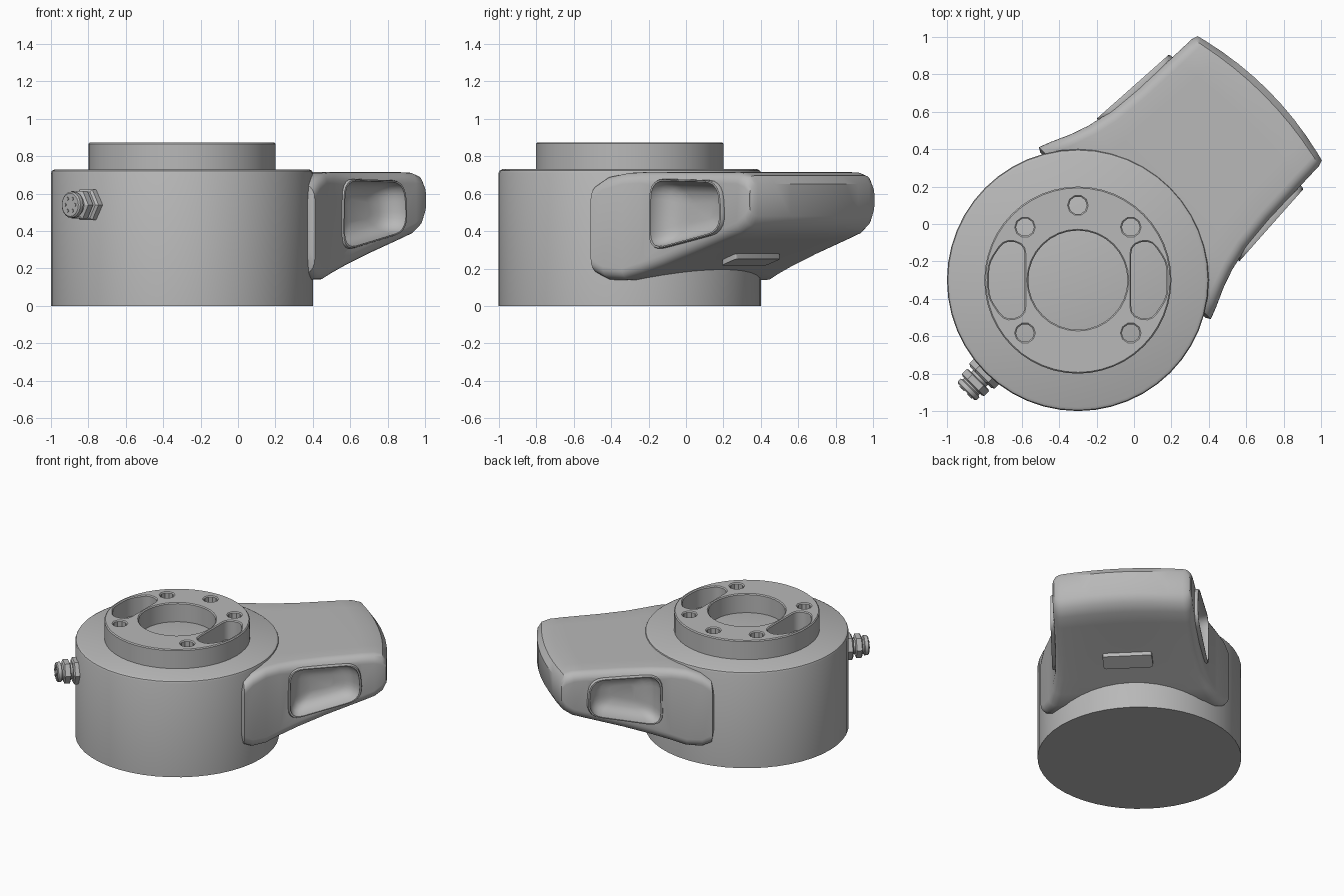
import bpy, bmesh
from math import sin, cos, pi, radians
from mathutils import Vector, Matrix

cube = bpy.data.objects.get("Cube")
if cube:
    bpy.data.objects.remove(cube)

grey = bpy.data.materials.new("plain grey")
grey.use_nodes = True
COLOUR = (0.48, 0.48, 0.48, 1)
grey.diffuse_color = COLOUR
grey.node_tree.nodes["Principled BSDF"].inputs["Base Color"].default_value = COLOUR

# Housing axis; "arm space" has x running outward along the diagonal
AXIS = Matrix.Translation((-0.3, -0.3, 0))
ARM = AXIS @ Matrix.Rotation(pi / 4, 4, 'Z')


def loft(name, rings, space=AXIS, strip_caps=False):
    """Skin a closed solid through rings of equal point count."""
    bm = bmesh.new()
    loops = [[bm.verts.new(space @ Vector(p)) for p in ring] for ring in rings]
    n = len(loops[0])
    for a, b in zip(loops, loops[1:]):
        for i in range(n):
            j = (i + 1) % n
            bm.faces.new((a[i], a[j], b[j], b[i]))
    for cap in (loops[0], loops[-1]):
        if strip_caps:
            for i in range(n // 2 - 1):
                bm.faces.new((cap[i], cap[i + 1], cap[n - 2 - i], cap[n - 1 - i]))
        else:
            bm.faces.new(cap)
    bmesh.ops.recalc_face_normals(bm, faces=bm.faces)
    mesh = bpy.data.meshes.new(name)
    bm.to_mesh(mesh)
    bm.free()
    mesh.materials.append(grey)
    obj = bpy.data.objects.new(name, mesh)
    bpy.context.collection.objects.link(obj)
    return obj


def select(obj):
    bpy.ops.object.select_all(action='DESELECT')
    obj.select_set(True)
    bpy.context.view_layer.objects.active = obj


def boolean(obj, tool, operation):
    """Apply a boolean at once and discard the tool."""
    mod = obj.modifiers.new("boolean", 'BOOLEAN')
    mod.operation, mod.solver, mod.object = operation, 'EXACT', tool
    select(obj)
    bpy.ops.object.modifier_apply(modifier=mod.name)
    bpy.data.objects.remove(tool)


def smooth(obj, angle=30):
    select(obj)
    bpy.ops.object.shade_smooth_by_angle(angle=radians(angle))


def circle(radius, sides, centre=(0, 0)):
    return [Vector((centre[0] + radius * cos(2 * pi * i / sides),
                    centre[1] + radius * sin(2 * pi * i / sides))) for i in range(sides)]


def rounded(corners, radius, steps=5):
    """Round the corners of a 2D polygon."""
    pts = [Vector(c) for c in corners]
    out = []
    for i, p in enumerate(pts):
        a = p + (pts[i - 1] - p).normalized() * radius
        b = p + (pts[(i + 1) % len(pts)] - p).normalized() * radius
        for k in range(steps + 1):
            t = k / steps
            out.append(a * (1 - t) ** 2 + p * 2 * t * (1 - t) + b * t * t)
    return out


def scaled(points, factor):
    mid = sum(points, Vector((0, 0))) / len(points)
    return [mid + (p - mid) * factor for p in points]


# Main drum
drum_profile = [(0.7, 0), (0.7, 0.71), (0.695, 0.722), (0.68, 0.73)]
housing = loft("housing", [[(p.x, p.y, z) for p in circle(r, 48)] for r, z in drum_profile])
smooth(housing)

# Raised collar: a filled outline with bore, kidney slots and screw holes
slot = rounded([(0.285, -0.19), (0.39, -0.215), (0.475, -0.09),
                (0.475, 0.09), (0.39, 0.215), (0.285, 0.19)], 0.05, 3)
outlines = [circle(0.5, 48), circle(0.265, 32)]
outlines += [[Vector((side * p.x, p.y)) for p in slot] for side in (-1, 1)]
outlines += [circle(0.048, 10, (0.4 * cos(radians(d)), 0.4 * sin(radians(d))))
             for d in (-45, 45, 90, 135, 225)]
curve = bpy.data.curves.new("collar", 'CURVE')
curve.dimensions, curve.fill_mode = '2D', 'BOTH'
curve.extrude, curve.bevel_depth, curve.bevel_resolution = 0.07, 0.007, 0
curve.offset = -0.007
curve.materials.append(grey)
for outline in outlines:
    spline = curve.splines.new('POLY')
    spline.points.add(len(outline) - 1)
    for point, p in zip(spline.points, outline):
        point.co = (p.x, p.y, 0, 1)
    spline.use_cyclic_u = True
collar = bpy.data.objects.new("collar", curve)
bpy.context.collection.objects.link(collar)
collar.location = (-0.3, -0.3, 0.796)
select(collar)
bpy.ops.object.convert(target='MESH')
smooth(bpy.context.view_layer.objects.active)


# Flared arm: rounded sections along the diagonal, with a bowed tip
def arm_section(u, half, low, high, r):
    bow = 0.06 * max(0, (u - 0.9) / 0.46)
    top, bottom = [], []
    for row, z0, sign in ((top, high - r, 1), (bottom, low + r, -1)):
        for k in range(6):
            a = pi - k * pi / 10
            row.append((-half + r + r * cos(a), z0 + sign * r * sin(a)))
        for k in range(1, 8):
            row.append(((half - r) * (k / 4 - 1), z0 + sign * r))
        for k in range(6):
            a = pi / 2 - k * pi / 10
            row.append((half - r + r * cos(a), z0 + sign * r * sin(a)))
    return [(u + bow * (1 - (v / half) ** 2), v, z) for v, z in top + bottom[::-1]]


stations = [
    (0.34, 0.625, 0.22, 0.60, 0.08), (0.355, 0.65, 0.17, 0.65, 0.08),
    (0.42, 0.625, 0.14, 0.69, 0.07), (0.52, 0.58, 0.14, 0.71, 0.06),
    (0.62, 0.545, 0.17, 0.715, 0.06), (0.75, 0.515, 0.21, 0.715, 0.06),
    (0.95, 0.495, 0.275, 0.715, 0.06), (1.2, 0.485, 0.355, 0.715, 0.06),
    (1.29, 0.482, 0.385, 0.712, 0.06), (1.345, 0.48, 0.425, 0.695, 0.06),
    (1.375, 0.47, 0.48, 0.65, 0.05)]
arm = loft("arm", [arm_section(*s) for s in stations], ARM, True)

# Shallow-rimmed finger recesses on both sides of the arm
opening = rounded([(0.685, 0.295), (1.20, 0.40), (1.18, 0.665), (0.69, 0.675)], 0.1)


def side_ring(points, side, offset):
    return [(p.x, side * (0.54 - 0.06 * (p.x - 0.67) + offset), p.y) for p in points]


for side in (-1, 1):
    rim = loft("rim_tool", [side_ring(scaled(opening, s), side, o)
                            for s, o in ((1.03, -0.12), (1.03, -0.01), (1.01, 0))], ARM)
    boolean(arm, rim, 'UNION')
    pocket = loft("pocket_cutter", [side_ring(scaled(opening, s), side, o)
                                    for s, o in ((0.98, 0.03), (0.96, -0.02), (0.9, -0.06),
                                                 (0.78, -0.095), (0.6, -0.115),
                                                 (0.35, -0.125))], ARM)
    boolean(arm, pocket, 'DIFFERENCE')
smooth(arm, 35)

# Small raised plate on the sloping underside
plate = rounded([(0.86, -0.17), (0.97, -0.17), (0.97, 0.17), (0.86, 0.17)], 0.02, 3)
underside = loft("underside_plate", [[(p.x, p.y, 0.255 + 0.32 * (p.x - 0.95) + dz) for p in plate]
                                     for dz in (0.06, -0.01)], ARM)
smooth(underside)


# Cable connector opposite the arm
def axial(name, profile, sides, y=0, z=0.54):
    return loft(name, [[(-d, y + p.x, z + p.y) for p in circle(r, sides)]
                       for r, d in profile], ARM)


smooth(axial("connector_nut", [(0.095, 0.66), (0.095, 0.725), (0.08, 0.735)], 6), 20)
smooth(axial("connector_neck", [(0.055, 0.7), (0.055, 0.78)], 20))
smooth(axial("connector_hex", [(0.07, 0.75), (0.085, 0.756), (0.085, 0.792), (0.07, 0.8)], 6), 20)
smooth(axial("connector_cap", [(0.06, 0.78), (0.06, 0.81), (0.07, 0.815),
                               (0.07, 0.838), (0.062, 0.845)], 20))
for p in circle(0.037, 6):
    axial("connector_pin", [(0.009, 0.84), (0.009, 0.85)], 8, p.x, 0.54 + p.y)
